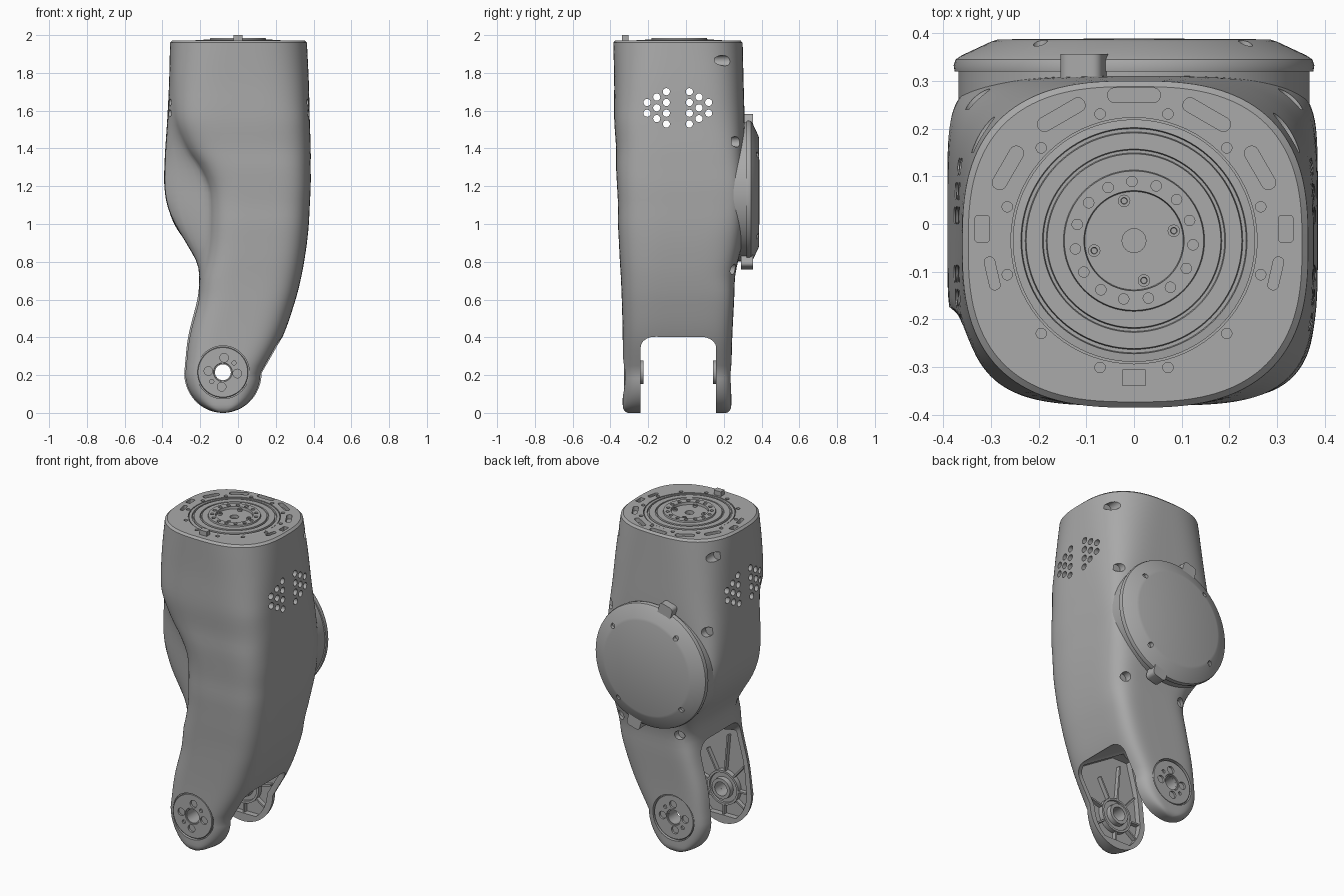
import bpy, bmesh, math

if "Cube" in bpy.data.objects:
    bpy.data.objects.remove(bpy.data.objects["Cube"])

grey = bpy.data.materials.new("satin_grey")
grey.use_nodes = True
COLOUR = (0.4, 0.4, 0.4, 1)
grey.diffuse_color = COLOUR
grey.node_tree.nodes["Principled BSDF"].inputs["Base Color"].default_value = COLOUR

AXES = {"x": lambda u, v, h: (h, u, v), "y": lambda u, v, h: (u, h, v), "z": lambda u, v, h: (u, v, h)}
TAU = math.tau


def shade(ob):
    bpy.ops.object.select_all(action="DESELECT")
    ob.select_set(True)
    bpy.context.view_layer.objects.active = ob
    bpy.ops.object.shade_smooth_by_angle(angle=math.radians(32))


def finish(bm, name, smooth=True):
    bmesh.ops.remove_doubles(bm, verts=bm.verts, dist=1e-5)
    bmesh.ops.recalc_face_normals(bm, faces=bm.faces)
    mesh = bpy.data.meshes.new(name)
    bm.to_mesh(mesh)
    bm.free()
    mesh.materials.append(grey)
    ob = bpy.data.objects.new(name, mesh)
    bpy.context.collection.objects.link(ob)
    if smooth:
        shade(ob)
    return ob


def bridge(bm, a, b):
    for i in range(len(a)):
        j = (i + 1) % len(a)
        bm.faces.new((a[i], a[j], b[j], b[i]))


def prism(bm, outline, lo, hi, axis):
    a, b = [[bm.verts.new(AXES[axis](u, v, h)) for u, v in outline] for h in (lo, hi)]
    bm.faces.new(a)
    bm.faces.new(b)
    bridge(bm, a, b)


def circle(cx, cy, r, n=24):
    return [(cx + r * math.cos(TAU * i / n), cy + r * math.sin(TAU * i / n)) for i in range(n)]


def rounded(cx, cy, w, h, r, turn=0, n=5):
    pts = []
    for k, (sx, sy) in enumerate(((1, 1), (-1, 1), (-1, -1), (1, -1))):
        for i in range(n + 1):
            t = (k + i / n) * TAU / 4
            x, y = sx * (w / 2 - r) + r * math.cos(t), sy * (h / 2 - r) + r * math.sin(t)
            pts.append((cx + x * math.cos(turn) - y * math.sin(turn), cy + x * math.sin(turn) + y * math.cos(turn)))
    return pts


def polar(cx, cy, r, degrees):
    t = math.radians(degrees)
    return cx + r * math.cos(t), cy + r * math.sin(t)


def lathe(name, profile, cx, cy, axis, n=72):
    bm = bmesh.new()
    rings = [[bm.verts.new(AXES[axis](u, v, h)) for u, v in circle(cx, cy, r, n)] for r, h in profile]
    if profile[0][0] > 0:
        rings.append(rings[0])
    for a, b in zip(rings, rings[1:]):
        bridge(bm, a, b)
    return finish(bm, name)


def cut(ob, bm):
    tool = finish(bm, "cutter", False)
    tool.hide_render = True
    mod = ob.modifiers.new("cut", "BOOLEAN")
    mod.operation, mod.solver, mod.object = "DIFFERENCE", "MANIFOLD", tool
    bpy.context.view_layer.objects.active = ob
    bpy.ops.object.modifier_apply(modifier=mod.name)
    bpy.data.objects.remove(tool)


# Section stations: height, left edge, right edge, front, back, front-left edge, squareness
STATIONS = [
    (.21, -.29, .13, -.335, .24, -.29, 6), (.4, -.27, .235, -.335, .245, -.27, 6),
    (.6, -.22, .305, -.34, .255, -.22, 6), (.72, -.205, .335, -.345, .26, -.205, 5),
    (.8, -.22, .35, -.35, .275, -.185, 5), (.9, -.275, .365, -.355, .3, -.17, 5),
    (1, -.335, .375, -.36, .31, -.165, 6), (1.1, -.375, .38, -.36, .31, -.165, 7),
    (1.2, -.39, .385, -.365, .31, -.175, 7), (1.3, -.39, .385, -.37, .31, -.22, 6),
    (1.4, -.385, .385, -.37, .31, -.29, 5), (1.55, -.375, .38, -.38, .31, -.35, 4),
    (1.75, -.365, .375, -.38, .305, -.365, 3.3), (1.96, -.36, .365, -.385, .3, -.36, 2.7)]
HUB_X, HUB_Z = -.08, .215


def section(z):
    if z < .21:
        half = math.sqrt(max(.21 ** 2 - (.21 - z) ** 2, 1e-4))
        s = max(0, 1 - z / .04)
        tuck = .03 * (1 - math.sqrt(1 - s * s))
        return HUB_X - half, HUB_X + half, -.335 + tuck, .24 - tuck, HUB_X - half, 6
    k = max(i for i in range(len(STATIONS) - 1) if STATIONS[i][0] <= z + 1e-9)
    a, b = STATIONS[k], STATIONS[k + 1]
    p, q = STATIONS[max(k - 1, 0)], STATIONS[min(k + 2, len(STATIONS) - 1)]
    w = b[0] - a[0]
    t = (z - a[0]) / w
    out = []
    for c in range(1, 7):
        m0, m1 = (b[c] - p[c]) / (b[0] - p[0]) * w, (q[c] - a[c]) / (q[0] - a[0]) * w
        out.append((2*t**3 - 3*t*t + 1) * a[c] + (t**3 - 2*t*t + t) * m0 + (3*t*t - 2*t**3) * b[c] + (t**3 - t*t) * m1)
    return out


def outline(z, count=120):
    left, right, front, back, front_left, power = section(z)
    pts = []
    for i in range(count):
        t = TAU * (i + .5) / count
        c, s = math.cos(t), math.sin(t)
        n = power if s > 0 else min(power, 4)
        u = math.copysign(abs(c) ** (2 / n), c)
        y = (front + back) / 2 + (back - front) / 2 * math.copysign(abs(s) ** (2 / n), s)
        m = min(max((y + .27) / .1, 0), 1)
        m = m * m * (3 - 2 * m)
        edge = front_left + (left - front_left) * m
        pts.append((edge + (right - edge) * (u + 1) / 2, y))
    return pts


# Main shell, lofted up from the rounded feet
bm = bmesh.new()
heights = [.21 * (1 - math.cos(i / 12 * TAU / 4)) for i in range(12)] + [.21 + 1.75 * i / 44 for i in range(45)]
rings = [[bm.verts.new((x, y, z)) for x, y in outline(z)] for z in heights]
rings.append([bm.verts.new((v.co.x * .965, -.04 + (v.co.y + .04) * .965, 1.972)) for v in rings[-1]])
for a, b in zip(rings, rings[1:]):
    bridge(bm, a, b)
bm.faces.new(rings[0])
bm.faces.new(rings[-1])
shell = finish(bm, "leg_shell", False)

# Fork gap, its roof rising towards the narrow side
bm = bmesh.new()
prism(bm, rounded(-.04, -.3, .4, 1.4, .08), -.6, .6, "x")
for v in bm.verts:
    v.co.z -= .62 * (v.co.x - .24)
cut(shell, bm)

# Pockets inside both fork arms
levels = [.05 + .545 * i / 16 for i in range(17)]
pocket = [(section(z)[0] + .045, z) for z in levels]
pocket += [(min(section(z)[1] - .045, .24 - (z - .4) / .62), z) for z in reversed(levels)]
bm = bmesh.new()
prism(bm, pocket, -.275, -.2, "y")
prism(bm, pocket, .12, .195, "y")
cut(shell, bm)

# Pivot recesses and bore
bm = bmesh.new()
prism(bm, circle(HUB_X, HUB_Z, .14, 64), -.5, -.315, "y")
prism(bm, circle(HUB_X, HUB_Z, .14, 64), .218, .5, "y")
cut(shell, bm)
bm = bmesh.new()
prism(bm, circle(HUB_X, HUB_Z, .042, 32), -.6, .6, "y")
cut(shell, bm)

# Side vents and rear screw holes
bm = bmesh.new()
for col, count in enumerate((4, 3, 2)):
    for row in range(count):
        z = 1.615 + (row - (count - 1) / 2) * .057
        for side in (-1, 1):
            prism(bm, circle(-.043 + side * (.061 + .051 * col), z, .019, 16), -.6, .6, "x")
for x, z, y in ((.32, 1.865, .15), (.33, 1.435, .24), (-.32, 1.865, .15), (-.33, 1.435, .24),
                (-.13, .74, .22), (.27, .76, .22)):
    prism(bm, circle(x, z, .028, 20), y, .6, "y")
cut(shell, bm)

# Top face: round seat, slots, notches and screw holes
TOP_Y = -.035
bm = bmesh.new()
prism(bm, circle(0, TOP_Y, .258, 72), 1.95, 2.1, "z")
for angle, length, width in ((90, .11, .03), (60, .11, .03), (120, .11, .03), (30, .1, .03),
                             (150, .1, .03), (-13, .07, .022), (193, .07, .022)):
    x, y = polar(0, TOP_Y, .305, angle)
    prism(bm, rounded(x, y, width, length, width / 2.2, math.radians(angle)), 1.945, 2.1, "z")
for side in (-1, 1):
    prism(bm, rounded(side * .318, -.01, .03, .055, .005), 1.945, 2.1, "z")
for i in range(12):
    x, y = polar(0, TOP_Y, .275, 15 + 30 * i)
    prism(bm, circle(x, y, .011, 14), 1.945, 2.1, "z")
cut(shell, bm)
shade(shell)

# Stepped output bearing on top
bearing = lathe("top_bearing", [(0, 1.94), (.254, 1.94), (.254, 1.97), (.237, 1.972), (.235, 1.962), (.228, 1.962),
                (.226, 1.974), (.192, 1.974), (.19, 1.966), (.184, 1.966), (.182, 1.976), (.148, 1.976), (.146, 1.985),
                (.105, 1.985), (.103, 1.97), (0, 1.97)], 0, TOP_Y, "z", 96)
bm = bmesh.new()
prism(bm, circle(0, TOP_Y, .025), 1.95, 2.1, "z")
for i in range(15):
    x, y = polar(0, TOP_Y, .124, 24 * i + 20)
    prism(bm, circle(x, y, .011, 14), 1.96, 2.1, "z")
cut(bearing, bm)
shade(bearing)
for i in range(4):
    x, y = polar(0, TOP_Y, .086, 14 + 90 * i)
    lathe("bearing_screw", [(0, 1.965), (.013, 1.965), (.013, 1.98), (.007, 1.98), (.006, 1.973), (0, 1.973)], x, y, "z", 20)
bm = bmesh.new()
prism(bm, rounded(0, -.322, .05, .036, .004), 1.95, 2, "z")
finish(bm, "locating_key")

# Rear motor housing and its domed cover
COVER_Z = 1.17
lathe("motor_housing", [(0, .15), (.368, .15), (.368, .323), (0, .323)], 0, COVER_Z, "y", 96)
cover = lathe("motor_cover", [(0, .32), (.376, .32), (.378, .332), (.374, .345), (.362, .353), (.3, .382),
              (.285, .387), (0, .389)], 0, COVER_Z, "y", 96)
bm = bmesh.new()
for i in range(4):
    x, z = polar(0, COVER_Z, .305, 40 + 90 * i)
    prism(bm, circle(x, z, .015, 16), .36, .5, "y")
cut(cover, bm)
shade(cover)
bm = bmesh.new()
for angle in (106, 286):
    x, z = polar(0, COVER_Z, .375, angle)
    prism(bm, rounded(x, z, .09, .09, .02, math.radians(angle)), .29, .356, "y")
finish(bm, "cover_tabs")

# Pivot discs, inner hubs and ribs on both arms
for name, out, face, floor, inner, pad in (("front", -1, .329, .31, .275, .225), ("back", 1, .233, .214, .197, .144)):
    disc = lathe(name + "_pivot_disc", [(.042, out * floor), (.134, out * floor), (.134, out * (face - .003)),
                 (.131, out * face), (.05, out * face), (.048, out * (face - .004)), (.042, out * (face - .004))],
                 HUB_X, HUB_Z, "y")
    bm = bmesh.new()
    for start, step, count, radius in ((85, 90, 4, .023), (40, 180, 2, .011)):
        for i in range(count):
            x, z = polar(HUB_X, HUB_Z, .077, start + step * i)
            prism(bm, circle(x, z, radius, 20), out * (face - .012), out * .5, "y")
    cut(disc, bm)
    shade(disc)
    lathe(name + "_inner_hub", [(.042, out * (inner + .005)), (.105, out * (inner + .005)), (.105, out * (pad + .02)),
          (.092, out * (pad + .02)), (.09, out * (pad + .03)), (.064, out * (pad + .03)), (.062, out * pad),
          (.042, out * pad)], HUB_X, HUB_Z, "y")
    bm = bmesh.new()
    for angle, reach in ((-90, .19), (-35, .18), (15, .19), (62, .24), (95, .33), (130, .21), (180, .18), (-145, .18)):
        x, z = polar(HUB_X, HUB_Z, (.1 + reach) / 2, angle)
        prism(bm, rounded(x, z, reach - .1, .01, .002, math.radians(angle), 1),
              out * (inner + .005), out * (pad + .024), "y")
    finish(bm, name + "_arm_ribs", False)
